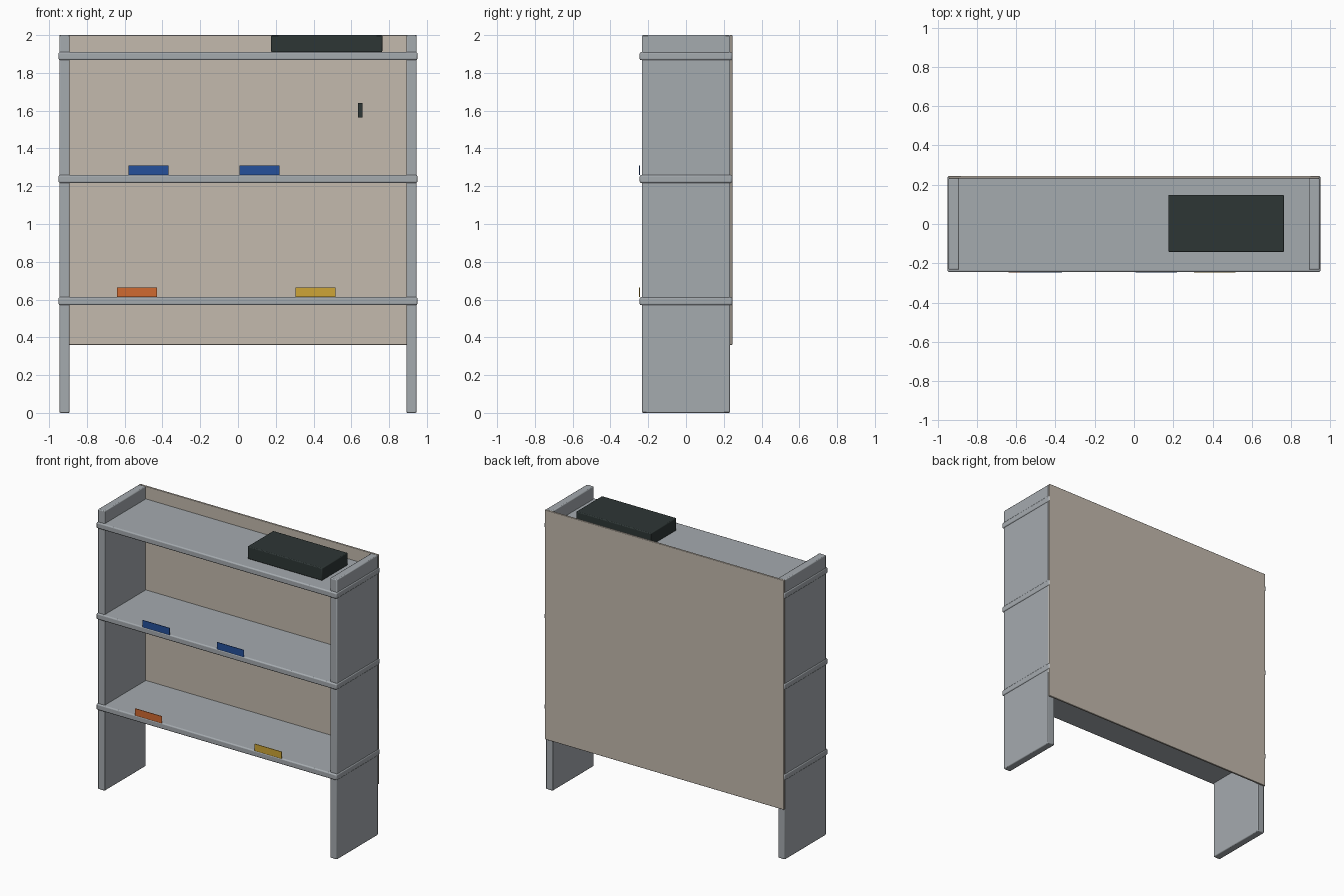
import bpy

cube = bpy.data.objects.get("Cube")
if cube:
    bpy.data.objects.remove(cube, do_unlink=True)


def material(name, rgb):
    mat = bpy.data.materials.new(name)
    mat.use_nodes = True
    color = (*rgb, 1.0)
    mat.diffuse_color = color
    bsdf = next(n for n in mat.node_tree.nodes if n.type == "BSDF_PRINCIPLED")
    bsdf.inputs["Base Color"].default_value = color
    bsdf.inputs["Roughness"].default_value = 0.6
    return mat


grey = material("grey metal", (0.376, 0.405, 0.430))
beige = material("beige board", (0.546, 0.491, 0.423))
dark = material("dark plastic", (0.027, 0.037, 0.036))
blue = material("blue label", (0.018, 0.080, 0.328))
orange = material("orange label", (0.631, 0.144, 0.030))
yellow = material("yellow label", (0.610, 0.376, 0.038))


def box(name, x, y, z, mat, bevel=0.0):
    """Box from (min, max) ranges, with optional rounded edges."""
    ranges = (x, y, z)
    bpy.ops.mesh.primitive_cube_add(size=1, location=[(a + b) / 2 for a, b in ranges])
    obj = bpy.context.object
    obj.name = name
    obj.scale = [b - a for a, b in ranges]
    bpy.ops.object.transform_apply(location=False, rotation=False, scale=True)
    obj.data.materials.append(mat)
    if bevel:
        mod = obj.modifiers.new("rounded edges", "BEVEL")
        mod.width = bevel
        mod.segments = 2
        bpy.ops.object.shade_smooth_by_angle()
    return obj


# Side panels
box("left_side_panel", (0.891, 0.945), (-0.233, 0.233), (0, 2), grey, 0.006)
box("right_side_panel", (-0.945, -0.891), (-0.233, 0.233), (0, 2), grey, 0.006)

# Back board
box("back_panel", (-0.945, 0.945), (0.232, 0.245), (0.36, 2), beige, 0.003)

# Shelves wrap slightly past the side panels
shelf_tops = {"lower_shelf": 0.613, "middle_shelf": 1.26, "upper_shelf": 1.91}
for name, top in shelf_tops.items():
    box(name, (-0.95, 0.95), (-0.245, 0.2445), (top - 0.043, top), grey, 0.008)

# Case resting on the upper shelf
box("storage_case", (0.175, 0.764), (-0.143, 0.149), (1.91, 2), dark, 0.006)

# Small hook on the back board
box("wall_hook", (0.634, 0.660), (0.205, 0.234), (1.565, 1.64), dark)

# Label plates standing on the shelf front edges
labels = [
    ("blue_label_right", -0.580, "middle_shelf", blue),
    ("blue_label_left", 0.008, "middle_shelf", blue),
    ("orange_label", -0.640, "lower_shelf", orange),
    ("yellow_label", 0.305, "lower_shelf", yellow),
]
for name, x, shelf, mat in labels:
    z = shelf_tops[shelf]
    box(name, (x, x + 0.212), (-0.248, -0.244), (z, z + 0.05), mat)
